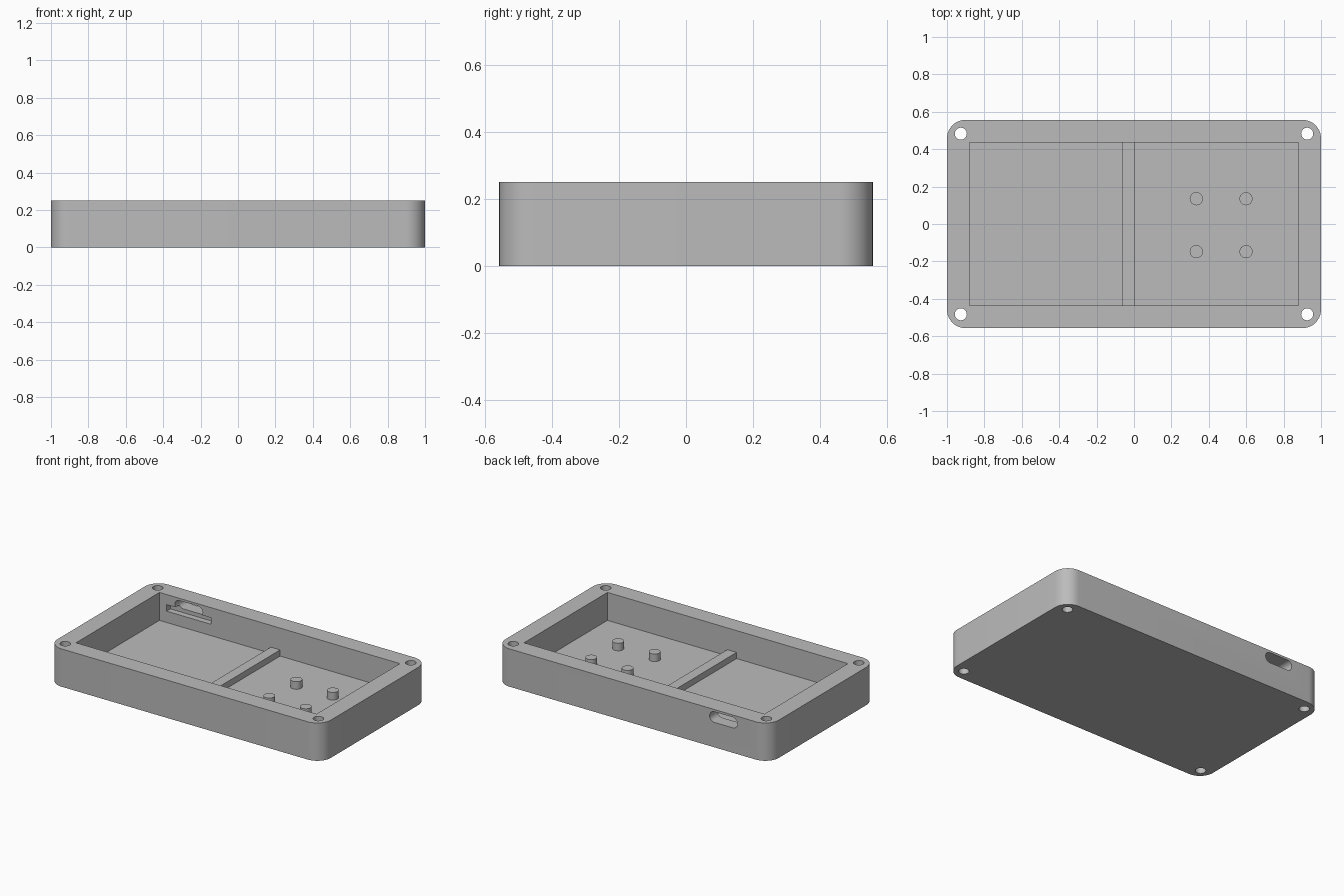
import bpy, bmesh, math
from mathutils import Matrix, Vector

if "Cube" in bpy.data.objects:
    bpy.data.objects.remove(bpy.data.objects["Cube"])

HX, HY, H = 1.0, 0.557, 0.25      # outer half sizes and height
IX, IY, FLOOR = 0.88, 0.436, 0.065  # cavity half sizes and floor level

grey = bpy.data.materials.new("grey_plastic")
grey.diffuse_color = (0.5, 0.5, 0.5, 1)
grey.use_nodes = True
grey.node_tree.nodes["Principled BSDF"].inputs["Base Color"].default_value = grey.diffuse_color


def rounded_rect(hx, hy, r, steps):
    pts = []
    for k, (sx, sy) in enumerate([(1, 1), (-1, 1), (-1, -1), (1, -1)]):
        for i in range(steps + 1):
            a = math.pi / 2 * (k + i / steps)
            pts.append((sx * (hx - r) + r * math.cos(a), sy * (hy - r) + r * math.sin(a)))
    return pts


def circle(r, n=32):
    return [(r * math.cos(2 * math.pi * i / n), r * math.sin(2 * math.pi * i / n)) for i in range(n)]


def prism(name, pts, depth, matrix):
    """Extrude a closed outline along its local z by depth, then place it."""
    bm = bmesh.new()
    face = bm.faces.new([bm.verts.new((x, y, 0)) for x, y in pts])
    ext = bmesh.ops.extrude_face_region(bm, geom=[face])
    top = [v for v in ext["geom"] if isinstance(v, bmesh.types.BMVert)]
    bmesh.ops.translate(bm, verts=top, vec=(0, 0, depth))
    bmesh.ops.transform(bm, matrix=matrix, verts=bm.verts)
    bmesh.ops.recalc_face_normals(bm, faces=bm.faces)
    me = bpy.data.meshes.new(name)
    bm.to_mesh(me)
    bm.free()
    me.materials.append(grey)
    ob = bpy.data.objects.new(name, me)
    bpy.context.collection.objects.link(ob)
    return ob


def box(name, x0, x1, y0, y1, z0, z1):
    return prism(name, [(x0, y0), (x1, y0), (x1, y1), (x0, y1)], z1 - z0,
                 Matrix.Translation((0, 0, z0)))


def activate(ob):
    bpy.ops.object.select_all(action='DESELECT')
    ob.select_set(True)
    bpy.context.view_layer.objects.active = ob


def cut(ob, cutter):
    mod = ob.modifiers.new("cut", 'BOOLEAN')
    mod.operation, mod.solver, mod.object = 'DIFFERENCE', 'EXACT', cutter
    activate(ob)
    bpy.ops.object.modifier_apply(modifier=mod.name)
    bpy.data.objects.remove(cutter)


# Tray body with rounded vertical corners and open cavity
body = prism("case_body", rounded_rect(HX, HY, 0.1, 12), H, Matrix.Identity(4))
cut(body, box("cavity_cutter", -IX, IX, -IY, IY, FLOOR, H + 0.1))

# Screw holes through the four corners
for sx in (-1, 1):
    for sy in (-1, 1):
        cut(body, prism("hole_cutter", circle(0.032), H + 0.2,
                        Matrix.Translation((sx * 0.926, sy * 0.483, -0.1))))

# Connector opening through the back wall, and board groove on its inner side
PORT_X = -0.665
cut(body, prism("port_cutter", rounded_rect(0.102, 0.035, 0.0345, 8), 0.3,
                Matrix.Translation((PORT_X, 0.7, 0.2)) @ Matrix.Rotation(math.pi / 2, 4, 'X')))
cut(body, box("groove_cutter", PORT_X - 0.162, PORT_X + 0.162, IY - 0.05, IY + 0.04, 0.14, 0.183))

# Divider rib across the floor
rib = box("divider_rib", -0.065, 0.003, -IY, IY, FLOOR - 0.01, 0.106)

# Mounting posts
posts = [prism("mounting_post", circle(0.035), 0.06, Matrix.Translation((x, y, FLOOR - 0.01)))
         for x in (0.333, 0.599) for y in (-0.148, 0.135)]

for ob in [body] + posts:
    activate(ob)
    bpy.ops.object.shade_smooth_by_angle(angle=math.radians(30))
